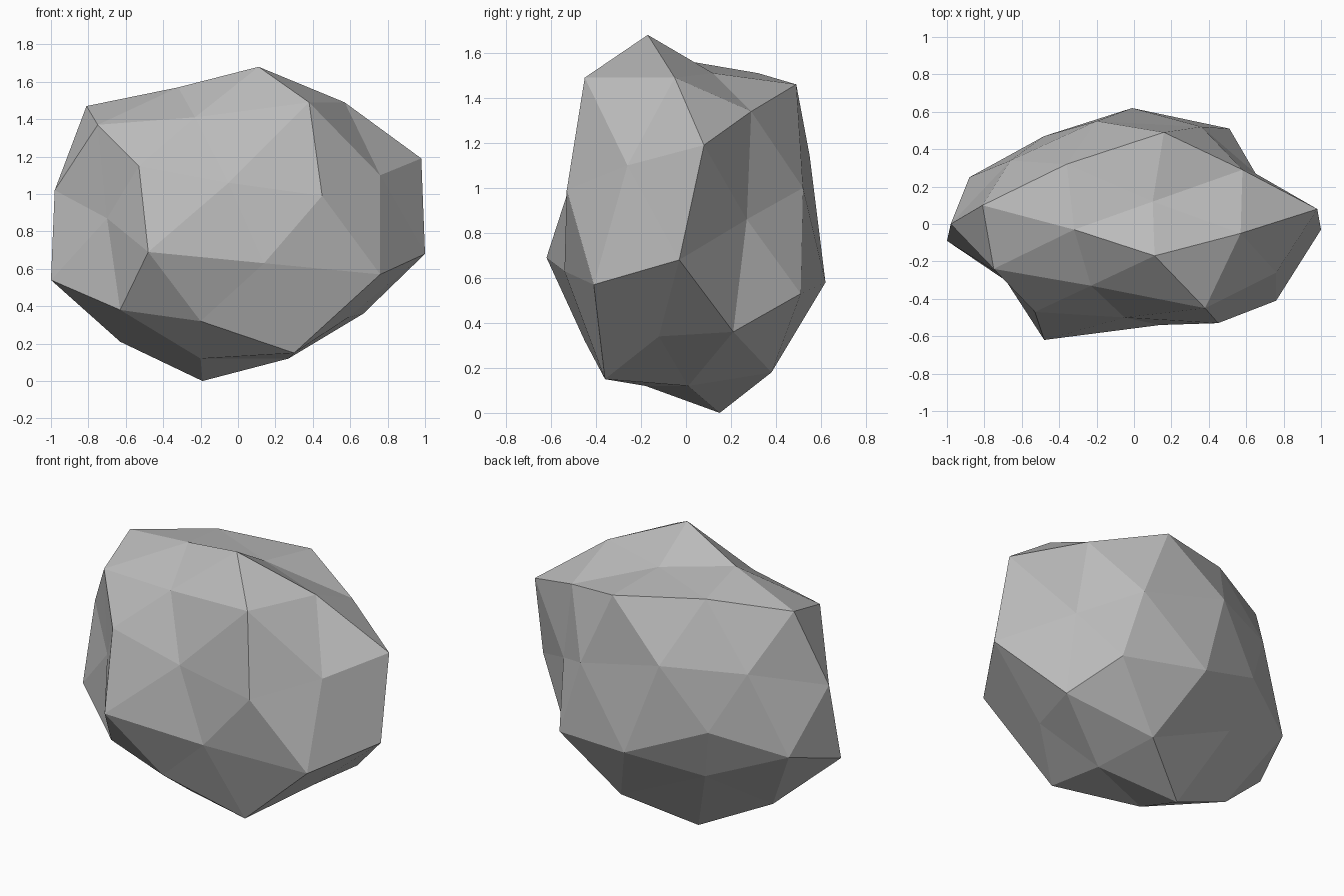
import bpy
import bmesh
from mathutils import Vector

# Remove the default object
default_cube = bpy.data.objects.get("Cube")
if default_cube:
    bpy.data.objects.remove(default_cube, do_unlink=True)


def make_material(name, color):
    """Plain flat colour, shown in the viewport and in a render."""
    material = bpy.data.materials.new(name)
    material.use_nodes = True
    material.diffuse_color = color
    shader = material.node_tree.nodes["Principled BSDF"]
    shader.inputs["Base Color"].default_value = color
    shader.inputs["Roughness"].default_value = 0.9
    return material


# Chiselled corners of the boulder, grouped by region
crown = [
    (.11, -.17, 1.68), (-.32, -.03, 1.57), (-.81, .1, 1.47),
    (-.36, .32, 1.51), (.16, .49, 1.46), (.1, .12, 1.51),
    (.58, .29, 1.34), (.57, -.05, 1.49), (.38, -.45, 1.49),
    (-.23, -.33, 1.41), (-.75, -.24, 1.37),
]
front_face = [
    (-.53, -.47, 1.15), (-.05, -.5, 1.06), (.45, -.53, .99),
    (-.48, -.62, .69), (.14, -.54, .63), (-.7, -.28, .87),
    (-.63, -.34, .38), (-.2, -.45, .32), (.3, -.36, .15),
]
ends = [
    (.76, -.26, 1.1), (.76, -.41, .57), (.98, .08, 1.19),
    (1, -.03, .68), (.65, .27, .86),
    (-1, -.09, .54), (-.98, 0, 1.02), (-.88, .25, .64),
]
back_face = [
    (.36, .52, 1), (.51, .51, .53), (-.01, .62, .58),
    (-.2, .55, 1.14), (-.48, .47, .77), (-.66, .34, 1.13),
    (-.39, .37, .44),
]
underside = [
    (.67, .21, .36), (.59, -.12, .34), (.27, .01, .12),
    (-.19, .15, 0), (-.2, -.18, .12), (-.63, .05, .21),
    (.18, .38, .18),
]


def build_faceted_stone(name, corners, center, radii, material):
    """Spread the corners over a sphere, skin them with triangles,
    then move every corner to its real place, so that shallow
    dents between the facets survive."""
    bm = bmesh.new()
    pairs = []
    for corner in corners:
        place = Vector(corner)
        offset = place - center
        direction = Vector([o / r for o, r in zip(offset, radii)])
        pairs.append((bm.verts.new(direction.normalized()), place))
    bmesh.ops.convex_hull(bm, input=bm.verts[:])
    for vert, place in pairs:
        vert.co = place
    bmesh.ops.recalc_face_normals(bm, faces=bm.faces[:])
    for face in bm.faces:
        face.smooth = False

    mesh = bpy.data.meshes.new(name)
    bm.to_mesh(mesh)
    bm.free()
    mesh.materials.append(material)
    stone = bpy.data.objects.new(name, mesh)
    bpy.context.collection.objects.link(stone)
    return stone


# Boulder: one flat-shaded, low-poly stone
stone_grey = make_material("stone_grey", (.5, .5, .5, 1))
build_faceted_stone(
    "boulder",
    crown + front_face + ends + back_face + underside,
    center=Vector((0, 0, .84)),
    radii=(1, .6, .84),
    material=stone_grey,
)
